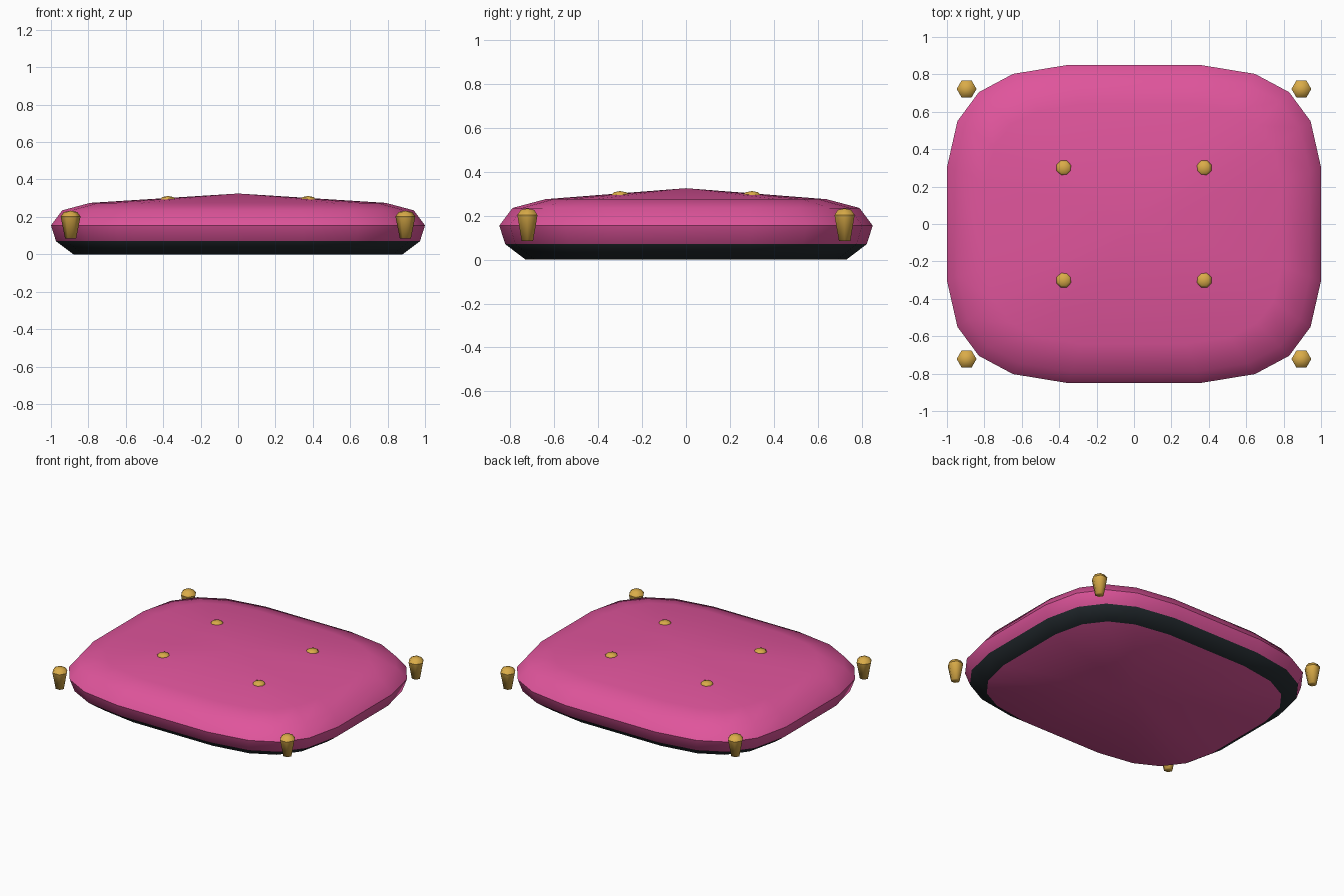
import bpy, bmesh
from math import cos, sin, pi, copysign

if "Cube" in bpy.data.objects:
    bpy.data.objects.remove(bpy.data.objects["Cube"])


def make_material(name, r, g, b):
    mat = bpy.data.materials.new(name)
    mat.use_nodes = True
    mat.diffuse_color = (r, g, b, 1)
    mat.node_tree.nodes["Principled BSDF"].inputs["Base Color"].default_value = (r, g, b, 1)
    return mat


pink = make_material("pink fabric", 0.74, 0.09, 0.33)
dark = make_material("dark trim", 0.018, 0.025, 0.03)
gold = make_material("gold", 0.70, 0.41, 0.065)


def loft(name, rings, bottom_z, top_z, materials, sharp_ring, location=(0, 0, 0)):
    """Join closed rings from bottom to top and close both ends with fans."""
    bm = bmesh.new()
    loops = [[bm.verts.new(p) for p in ring] for ring in rings]
    n = len(loops[0])
    low, high = bm.verts.new((0, 0, bottom_z)), bm.verts.new((0, 0, top_z))
    for i in range(n):
        j = (i + 1) % n
        for a, b in zip(loops, loops[1:]):
            bm.faces.new((a[i], a[j], b[j], b[i]))
        bm.faces.new((loops[0][j], loops[0][i], low))
        bm.faces.new((loops[-1][i], loops[-1][j], high))
    for face in bm.faces:
        face.smooth = True
    # crisp seam around the widest ring
    if sharp_ring is not None:
        ring = loops[sharp_ring]
        for i in range(n):
            bm.edges.get((ring[i], ring[(i + 1) % n])).smooth = False
    mesh = bpy.data.meshes.new(name)
    bm.to_mesh(mesh)
    bm.free()
    for mat in materials:
        mesh.materials.append(mat)
    obj = bpy.data.objects.new(name, mesh)
    obj.location = location
    bpy.context.collection.objects.link(obj)
    return obj


def rounded_ring(inset, z, sides=20, power=0.56):
    """Rounded rectangle outline, pulled inwards by inset."""
    fit = cos(pi / sides) ** power
    ring = []
    for i in range(sides):
        a = 2 * pi * (i + 0.5) / sides
        x = copysign(abs(cos(a)) ** power, cos(a)) / fit
        y = copysign(abs(sin(a)) ** power, sin(a)) / fit
        ring.append((x * (1 - inset), y * (0.85 - inset), z))
    return ring


def round_ring(radius, z, sides, turn=0.0):
    return [(radius * cos(2 * pi * (i + turn) / sides),
             radius * sin(2 * pi * (i + turn) / sides), z) for i in range(sides)]


# Cushion: puffed body with a dark band around the foot
profile = [(0.12, 0), (0.027, 0.07), (0, 0.155), (0.06, 0.235), (0.21, 0.275)]
cushion = loft("cushion", [rounded_ring(i, z) for i, z in profile],
               0, 0.325, [pink, dark], 2)
for face in cushion.data.polygons:
    face.material_index = int(0.01 < face.center.z < 0.06)

# Buttons on the top and tassels at the corners
for side, sx in (("left", 1), ("right", -1)):
    for end, sy in (("front", -1), ("back", 1)):
        loft(f"button_{end}_{side}",
             [round_ring(r, z, 8, 0.5) for r, z in
              ((0.032, -0.014), (0.045, 0), (0.032, 0.014))],
             -0.02, 0.02, [gold], None, (sx * 0.375, sy * 0.3, 0.292))
        loft(f"tassel_{end}_{side}",
             [round_ring(r, z, 6) for r, z in
              ((0.03, 0.085), (0.053, 0.202), (0.036, 0.226))],
             0.085, 0.233, [gold], 1, (sx * 0.895, sy * 0.722, 0))
